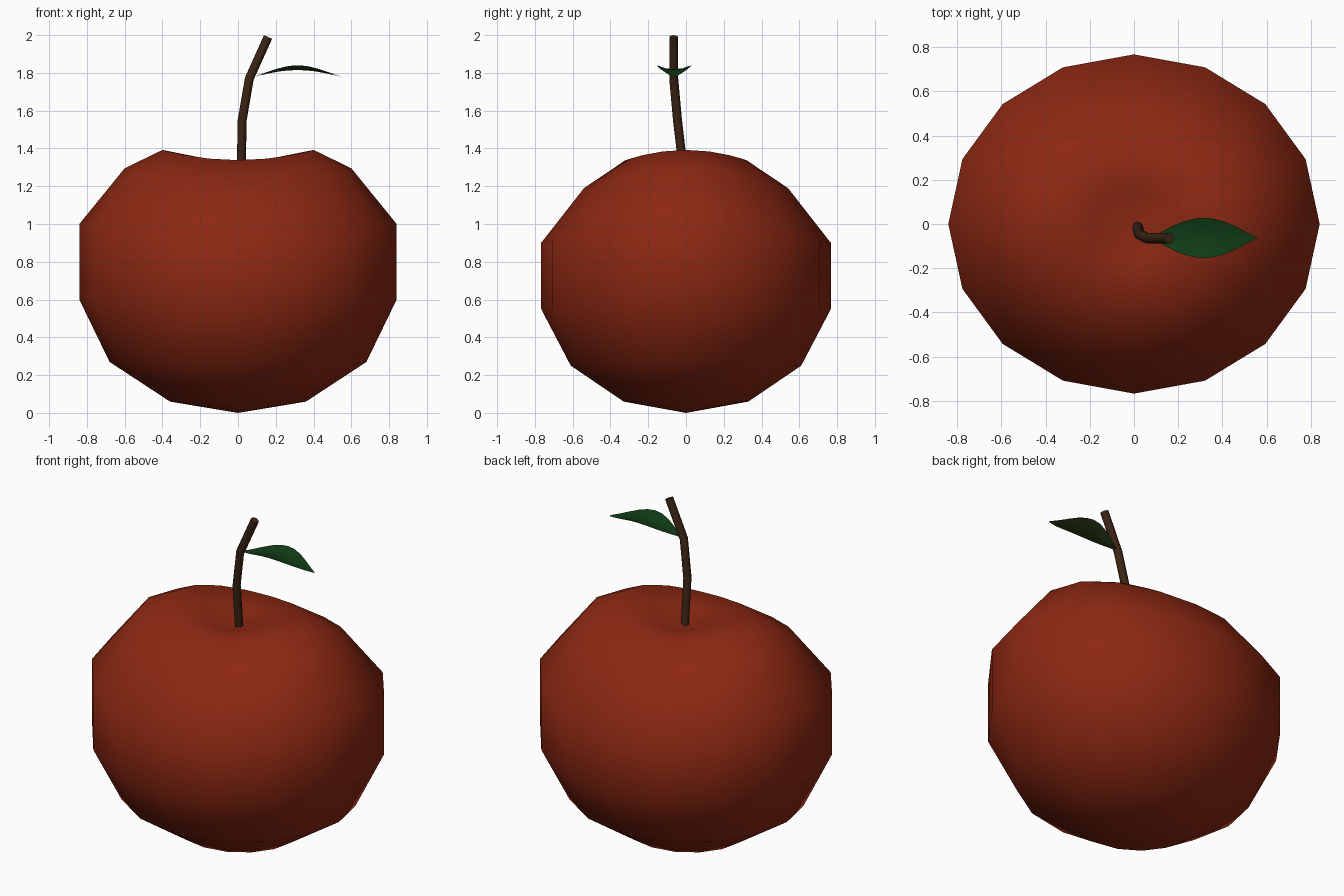
import bpy, bmesh, math

if "Cube" in bpy.data.objects:
    bpy.data.objects.remove(bpy.data.objects["Cube"])


def material(name, rgb):
    m = bpy.data.materials.new(name)
    m.diffuse_color = (*rgb, 1)
    m.use_nodes = True
    m.node_tree.nodes["Principled BSDF"].inputs["Base Color"].default_value = m.diffuse_color
    return m


def add_mesh(name, bm, *mats):
    bmesh.ops.recalc_face_normals(bm, faces=bm.faces)
    me = bpy.data.meshes.new(name)
    bm.to_mesh(me)
    bm.free()
    for m in mats:
        me.materials.append(m)
    ob = bpy.data.objects.new(name, me)
    bpy.context.collection.objects.link(ob)
    return ob


red = material("apple red", (0.26, 0.021, 0.006))
brown = material("stem brown", (0.045, 0.018, 0.007))
green = material("leaf green", (0.005, 0.045, 0.008))
olive = material("leaf underside", (0.03, 0.065, 0.01))

# Apple body: oval rings, each given as side radius/height and front radius/height
SIDES = 16
RINGS = [(.36, .06, .33, .06), (.68, .27, .61, .25), (.84, .60, .767, .55),
         (.84, 1.0, .767, .90), (.60, 1.295, .54, 1.19), (.40, 1.392, .32, 1.338),
         (.19, 1.35, .15, 1.32)]
bm = bmesh.new()
loops = []
for rx, zx, ry, zy in RINGS:
    loop = []
    for i in range(SIDES):
        a = 2 * math.pi * i / SIDES
        c, s = math.cos(a), math.sin(a)
        loop.append(bm.verts.new((rx * c, ry * s, zx * c * c + zy * s * s)))
    loops.append(loop)
for lo, hi in zip(loops, loops[1:]):
    for i in range(SIDES):
        j = (i + 1) % SIDES
        bm.faces.new((lo[i], lo[j], hi[j], hi[i]))
for loop, z in ((loops[0], 0.0), (loops[-1], 1.28)):
    pole = bm.verts.new((0, 0, z))
    for i in range(SIDES):
        bm.faces.new((loop[i], loop[(i + 1) % SIDES], pole))
for f in bm.faces:
    f.smooth = True
add_mesh("apple_body", bm, red)

# Stem: bent round tube with flat ends
curve = bpy.data.curves.new("stem", 'CURVE')
curve.dimensions = '3D'
curve.bevel_depth = 0.024
curve.bevel_resolution = 2
curve.use_fill_caps = True
path = [(.017, -.012, 1.27), (.022, -.045, 1.55), (.06, -.065, 1.77), (.159, -.065, 1.99)]
spline = curve.splines.new('POLY')
spline.points.add(len(path) - 1)
for p, co in zip(spline.points, path):
    p.co = (*co, 1)
curve.materials.append(brown)
stem = bpy.data.objects.new("stem", curve)
bpy.context.collection.objects.link(stem)
bpy.context.view_layer.objects.active = stem
stem.select_set(True)
bpy.ops.object.convert(target='MESH')
bpy.ops.object.shade_smooth_by_angle(angle=math.radians(50))

# Leaf: arched along its length, cupped across its width, paler underneath
bm = bmesh.new()
N, W = 10, 4
rows = []
for i in range(N + 1):
    t = i / N
    half = 0.091 * math.sin(math.pi * t) ** 1.1
    row = []
    for k in range(W + 1):
        v = 2 * k / W - 1
        z = 1.779 + 0.04 * math.sin(math.pi * t) + 2.6 * (half * v) ** 2
        row.append(bm.verts.new((0.07 + 0.49 * t, -0.063 + half * v, z)))
    rows.append(row)
for a, b in zip(rows, rows[1:]):
    for k in range(W):
        bm.faces.new((a[k], b[k], b[k + 1], a[k + 1])).smooth = True
bmesh.ops.remove_doubles(bm, verts=bm.verts, dist=0.0005)
bm.normal_update()
top = list(bm.faces)
# Copy the sheet just below and turn it over for the underside
copy = bmesh.ops.duplicate(bm, geom=bm.verts[:] + bm.edges[:] + top)["geom"]
for g in copy:
    if isinstance(g, bmesh.types.BMVert):
        g.co.z -= 0.004
    elif isinstance(g, bmesh.types.BMFace):
        g.material_index = 1
        g.normal_flip()
me = bpy.data.meshes.new("leaf")
bm.to_mesh(me)
bm.free()
me.materials.append(green)
me.materials.append(olive)
bpy.context.collection.objects.link(bpy.data.objects.new("leaf", me))
